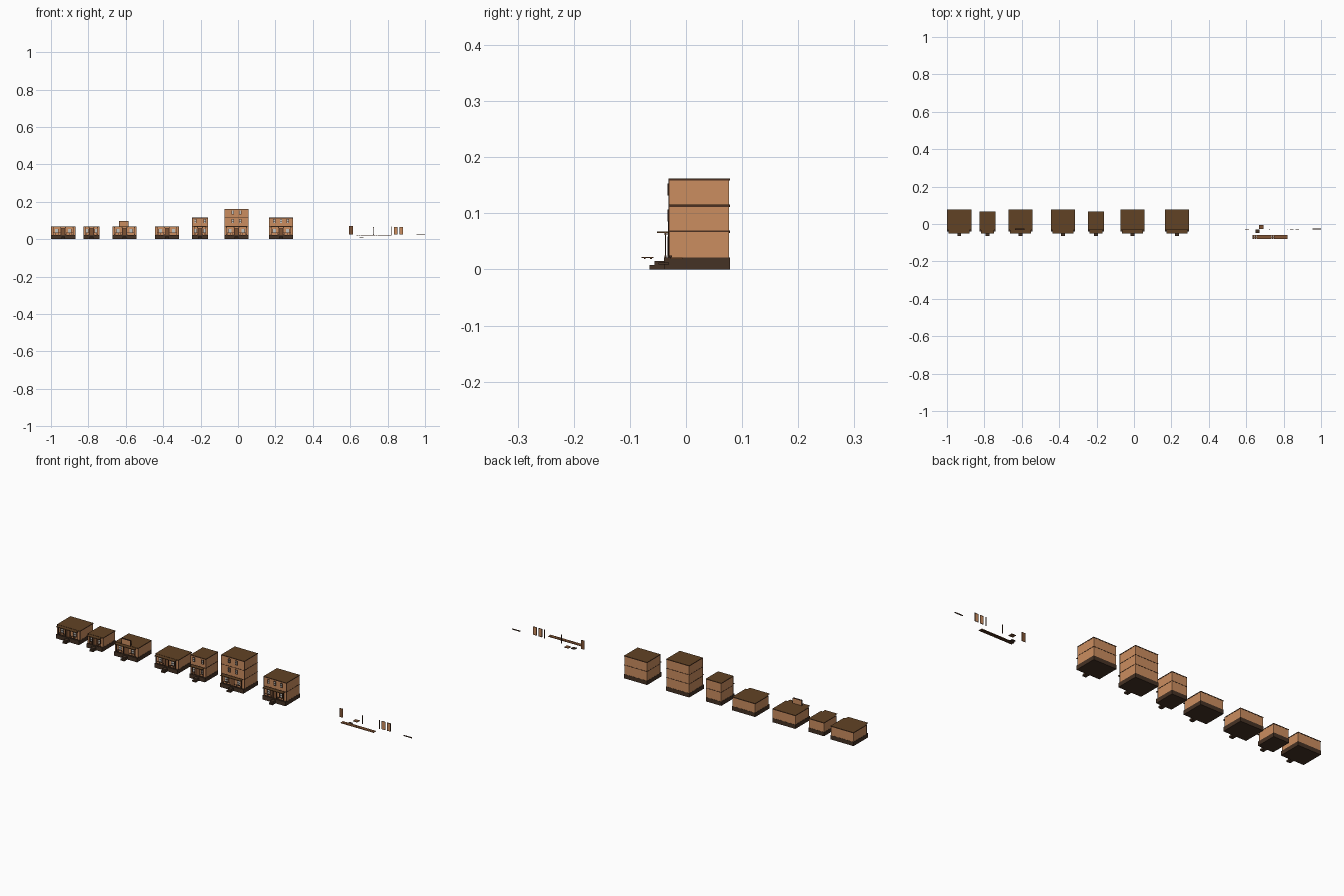
import bpy


def mat(name, r, g, b):
    m = bpy.data.materials.new(name)
    m.diffuse_color = (r, g, b, 1)
    return m


WALL = mat("tan_boards", 0.60, 0.27, 0.115)
TRIM = mat("dark_trim", 0.07, 0.03, 0.015)
BASE = mat("foundation", 0.06, 0.032, 0.018)
ROOF = mat("roof_boards", 0.12, 0.055, 0.018)
DOOR = mat("door_wood", 0.22, 0.09, 0.035)
GLASS = mat("pale_glass", 0.55, 0.55, 0.52)


def box(name, x0, x1, y0, y1, z0, z1, m):
    v = [(x, y, z) for x in (x0, x1) for y in (y0, y1) for z in (z0, z1)]
    f = [(0, 1, 3, 2), (4, 6, 7, 5), (0, 4, 5, 1), (2, 3, 7, 6), (0, 2, 6, 4), (1, 5, 7, 3)]
    me = bpy.data.meshes.new(name)
    me.from_pydata(v, [], f)
    me.materials.append(m)
    o = bpy.data.objects.new(name, me)
    bpy.context.collection.objects.link(o)
    return o


FY = -0.030          # front wall plane
BZ = 0.021           # porch floor height
FH = 0.0468          # storey height


def window(cx, z0, w=0.010, h=0.020, y=FY):
    # frame border plus recessed pane
    t = 0.0015
    box("window_pane", cx - w / 2, cx + w / 2, y - 0.001, y, z0, z0 + h, GLASS)
    for s in (-1, 1):
        e = cx + s * w / 2
        box("window_side", e - t / 2, e + t / 2, y - 0.003, y, z0, z0 + h, TRIM)
    for z in (z0, z0 + h / 2, z0 + h):
        box("window_rail", cx - w / 2 - t / 2, cx + w / 2 + t / 2, y - 0.003, y, z - t / 2, z + t / 2, TRIM)


def post(cx, y=-0.0365, z1=0.065):
    box("porch_post", cx - 0.0013, cx + 0.0013, y - 0.0013, y + 0.0013, BZ, z1, TRIM)
    for z in (BZ, z1 - 0.004):
        box("post_collar", cx - 0.002, cx + 0.002, y - 0.002, y + 0.002, z, z + 0.004, TRIM)


def railing(x0, x1, y=-0.0365):
    for z in (BZ + 0.003, BZ + 0.012):
        box("porch_rail", x0, x1, y - 0.0007, y + 0.0007, z, z + 0.0014, TRIM)
    n = max(2, int((x1 - x0) / 0.006))
    for i in range(1, n):
        x = x0 + (x1 - x0) * i / n
        box("baluster", x - 0.0005, x + 0.0005, y - 0.0005, y + 0.0005, BZ, BZ + 0.013, TRIM)


def building(cx, w, back, floors, upper=()):
    x0, x1 = cx - w / 2, cx + w / 2
    top = BZ + FH * floors
    box("foundation", x0, x1, -0.039, back, 0, BZ, BASE)
    box("wall_block", x0 + 0.001, x1 - 0.001, FY, back - 0.001, BZ, top - 0.001, WALL)
    # storey bands and roof
    for i in range(1, floors):
        z = BZ + FH * i
        box("storey_band", x0, x1, FY - 0.001, back, z - 0.0012, z + 0.0012, TRIM)
    box("roof_trim", x0, x1, FY - 0.001, back, top - 0.003, top, TRIM)
    box("roof_deck", x0, x1, FY - 0.001, back, top, top + 0.0008, ROOF)
    for x in (x0 + 0.001, x1 - 0.001):
        box("corner_board", x - 0.001, x + 0.001, FY - 0.001, FY + 0.001, BZ, top, TRIM)
    # awning over the porch
    a = w / 2 - 0.009
    box("awning", cx - a, cx + a, -0.052, FY, 0.065, 0.0675, ROOF)
    # steps
    box("lower_step", cx - 0.010, cx + 0.010, -0.065, -0.039, 0, 0.008, BASE)
    box("upper_step", cx - 0.010, cx + 0.010, -0.056, -0.039, 0.008, 0.0155, BASE)
    # door and ground-floor windows
    box("front_door", cx - 0.009, cx + 0.009, FY - 0.0015, FY, BZ, 0.056, DOOR)
    for s in (-1, 1):
        box("door_jamb", cx + s * 0.0095 - 0.001, cx + s * 0.0095 + 0.001, FY - 0.003, FY, BZ, 0.057, TRIM)
        window(cx + s * (w * 0.27), 0.034, w=w * 0.13)
        post(cx + s * (a - 0.003))
        post(cx + s * 0.013)
        railing(*sorted((cx + s * 0.013, cx + s * (a - 0.003))))
    box("door_lintel", cx - 0.0105, cx + 0.0105, FY - 0.003, FY, 0.056, 0.0585, TRIM)
    # upper windows
    for i in range(1, floors):
        for dx in upper:
            window(cx + dx, BZ + FH * i + 0.018)


building(-0.935, 0.13, 0.078, 1)
building(-0.783, 0.087, 0.068, 1)
building(-0.607, 0.13, 0.078, 1)
building(-0.380, 0.13, 0.078, 1)
building(-0.203, 0.087, 0.068, 2, (-0.025, 0.025))
building(-0.008, 0.13, 0.078, 3, (-0.020, 0.020))
building(0.230, 0.13, 0.078, 2, (-0.036, 0, 0.036))

# false-front sign board on the third building
box("sign_board", -0.634, -0.586, FY - 0.001, FY + 0.004, 0.067, 0.095, WALL)
box("sign_cap", -0.635, -0.585, FY - 0.002, FY + 0.005, 0.0935, 0.096, TRIM)
for x in (-0.634, -0.586):
    box("sign_edge", x - 0.001, x + 0.001, FY - 0.002, FY + 0.005, 0.067, 0.095, TRIM)

# loose kit parts on the right
box("spare_door", 0.594, 0.614, -0.032, -0.030, 0.024, 0.069, DOOR)
for i in range(18):
    x = 0.633 + i * 0.0104
    box("walk_plank", x, x + 0.0096, -0.079, -0.058, 0.020, 0.022, DOOR)
for y in (-0.075, -0.064):
    box("walk_runner", 0.633, 0.820, y, y + 0.003, 0.0185, 0.020, TRIM)
box("spare_step", 0.650, 0.670, -0.049, -0.030, 0.009, 0.012, BASE)
box("spare_tread", 0.668, 0.692, -0.028, -0.006, 0.019, 0.0215, DOOR)
post(0.724, y=-0.031)
box("spare_strip", 0.818, 0.822, -0.031, -0.029, 0.022, 0.067, TRIM)
for x in (0.833, 0.863):
    box("spare_panel", x + 0.0015, x + 0.0185, -0.0305, -0.0295, 0.025, 0.065, WALL)
    for e in (x + 0.001, x + 0.019):
        box("panel_stile", e - 0.001, e + 0.001, -0.031, -0.029, 0.024, 0.066, TRIM)
    for z in (0.024, 0.064):
        box("panel_rail", x, x + 0.020, -0.031, -0.029, z, z + 0.002, TRIM)
box("spare_beam", 0.955, 1.0, -0.029, -0.025, 0.021, 0.025, TRIM)
